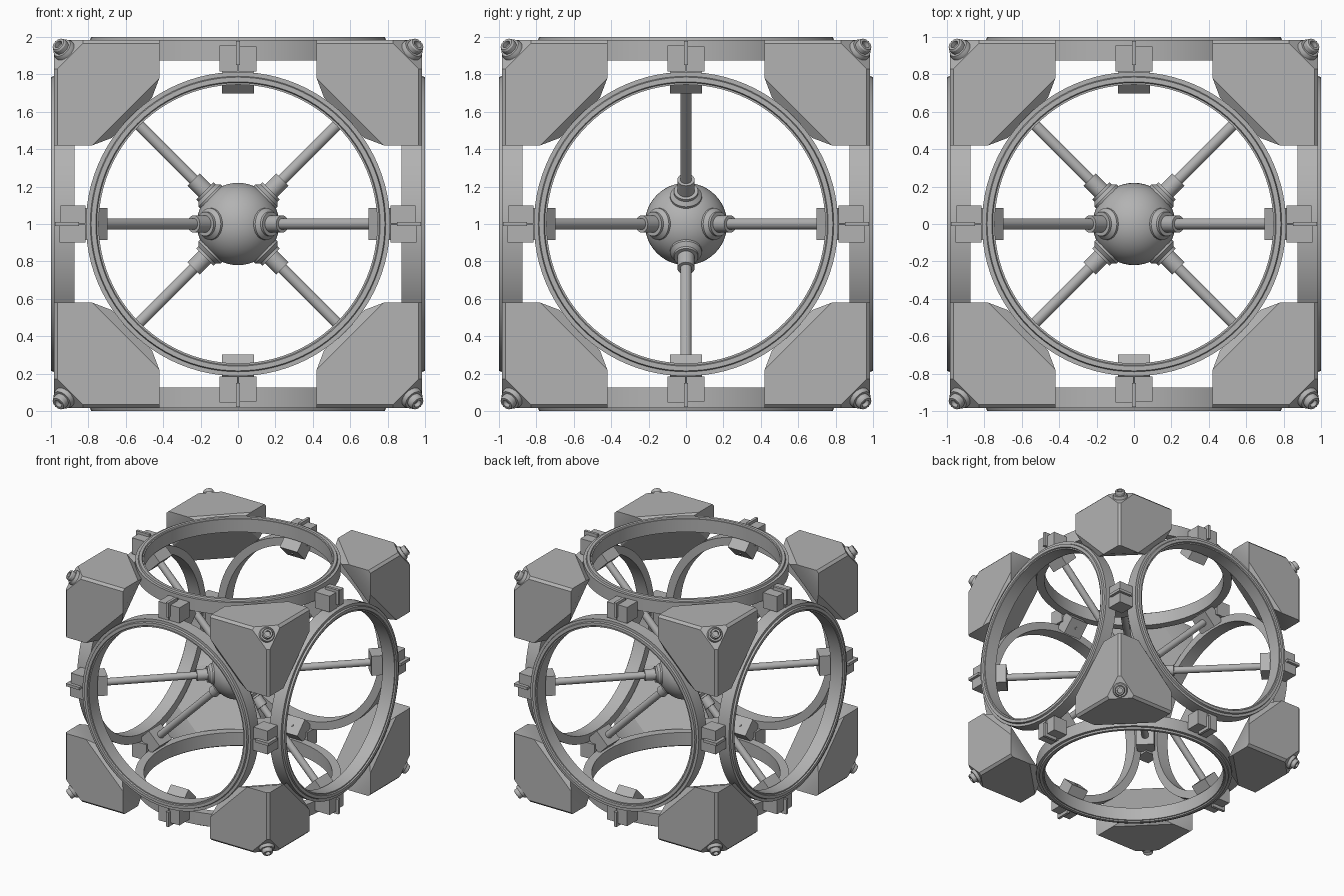
import bpy, bmesh, math
from itertools import permutations, product
from mathutils import Vector, Matrix

cube = bpy.data.objects.get("Cube")
if cube:
    bpy.data.objects.remove(cube, do_unlink=True)

grey = bpy.data.materials.new("plain grey")
grey.use_nodes = True
grey.diffuse_color = (0.45, 0.45, 0.45, 1)
grey.node_tree.nodes["Principled BSDF"].inputs["Base Color"].default_value = (0.45, 0.45, 0.45, 1)
CENTRE = Matrix.Translation((0, 0, 1))


def finish(name, bm, matrix=Matrix()):
    """Turn a bmesh into an object placed about the centre of the frame."""
    bm.transform(CENTRE @ matrix)
    bmesh.ops.recalc_face_normals(bm, faces=bm.faces)
    mesh = bpy.data.meshes.new(name)
    bm.to_mesh(mesh)
    bm.free()
    mesh.materials.append(grey)
    obj = bpy.data.objects.new(name, mesh)
    bpy.context.collection.objects.link(obj)
    bpy.ops.object.select_all(action="DESELECT")
    obj.select_set(True)
    bpy.context.view_layer.objects.active = obj
    bpy.ops.object.shade_smooth_by_angle(angle=math.radians(25))
    return obj


def aim(direction):
    return Vector(direction).to_track_quat("Z", "Y").to_matrix().to_4x4()


def lathe(name, profile, direction, sides=32, closed=False):
    """Spin a (radius, height) profile about an axis through the centre."""
    bm = bmesh.new()
    verts = [bm.verts.new((r, 0, h)) for r, h in profile]
    edges = [bm.edges.new(p) for p in zip(verts, verts[1:])]
    if closed:
        edges.append(bm.edges.new((verts[-1], verts[0])))
    bmesh.ops.spin(bm, geom=verts + edges, cent=(0, 0, 0), axis=(0, 0, 1),
                   angle=math.tau, steps=sides, use_duplicate=False)
    bmesh.ops.remove_doubles(bm, verts=bm.verts, dist=0.0001)
    return finish(name, bm, aim(direction))


def box(name, low, high, matrix):
    bm = bmesh.new()
    bmesh.ops.create_cube(bm, size=1)
    low, high = Vector(low), Vector(high)
    for v in bm.verts:
        v.co = (low + high) / 2 + v.co * (high - low)
    return finish(name, bm, matrix)


# Six face rings with a stepped front lip
ring = [(0.745, 0.875), (0.813, 0.875), (0.813, 0.985), (0.79, 0.985), (0.785, 1.0),
        (0.76, 1.0), (0.755, 0.99), (0.745, 0.99)]
for label, direction in {"front": (0, -1, 0), "back": (0, 1, 0), "left": (1, 0, 0),
                         "right": (-1, 0, 0), "top": (0, 0, 1), "bottom": (0, 0, -1)}.items():
    lathe(label + "_ring", ring, direction, 96, True)

# Eight chamfered corner blocks, each with a socket bolt
corner = [(0.42, 0.78, 0.985), (0.42, 0.965, 0.985), (0.83, 0.965, 0.985), (0.46, 0.675, 0.945)]
bolt = [(0, 1.58), (0.062, 1.58), (0.062, 1.615), (0.055, 1.63), (0.042, 1.63),
        (0.042, 1.655), (0.036, 1.665), (0.022, 1.665), (0.022, 1.64), (0, 1.64)]
for signs in product((-1, 1), repeat=3):
    bm = bmesh.new()
    for point in corner:
        for p in permutations(point):
            bm.verts.new([a * s for a, s in zip(p, signs)])
    bmesh.ops.convex_hull(bm, input=bm.verts)
    bmesh.ops.dissolve_limit(bm, angle_limit=0.01, verts=bm.verts, edges=bm.edges)
    finish("corner_block", bm)
    lathe("corner_bolt", bolt, signs, 24)

# Central hub
bm = bmesh.new()
bmesh.ops.create_uvsphere(bm, u_segments=48, v_segments=24, radius=0.22)
finish("hub", bm)

# Twelve edge clamps; eight of them are joined to the hub by struts
strut = [(0.0, 0.18), (0.085, 0.18), (0.085, 0.215), (0.065, 0.235), (0.065, 0.25),
         (0.046, 0.25), (0.046, 0.335), (0.03, 0.335), (0.03, 1.09)]
screw = [(0.0, 1.052), (0.012, 1.052), (0.012, 1.07)]
for axis in range(3):
    for s, t in product((-1, 1), repeat=2):
        along, u, v = Vector(), Vector(), Vector()
        along[axis] = 1
        u[(axis + 1) % 3] = s
        v[(axis + 2) % 3] = t
        square = Matrix((along, u, v)).transposed().to_4x4()
        slanted = Matrix((along, (u - v).normalized(), (u + v).normalized())).transposed().to_4x4()
        box("clamp_half", (0.004, 0.815, 0.815), (0.1, 0.95, 0.95), square)
        box("clamp_half", (-0.1, 0.815, 0.815), (-0.004, 0.955, 0.955), square)
        box("clamp_fin", (-0.012, 0.85, 0.85), (0.012, 0.978, 0.978), square)
        box("clamp_foot", (-0.085, -0.075, 1.06), (0.085, 0.075, 1.18), slanted)
        if axis == 0:
            lathe("foot_screw", screw, u + v, 12)
        else:
            lathe("strut", strut, u + v)
